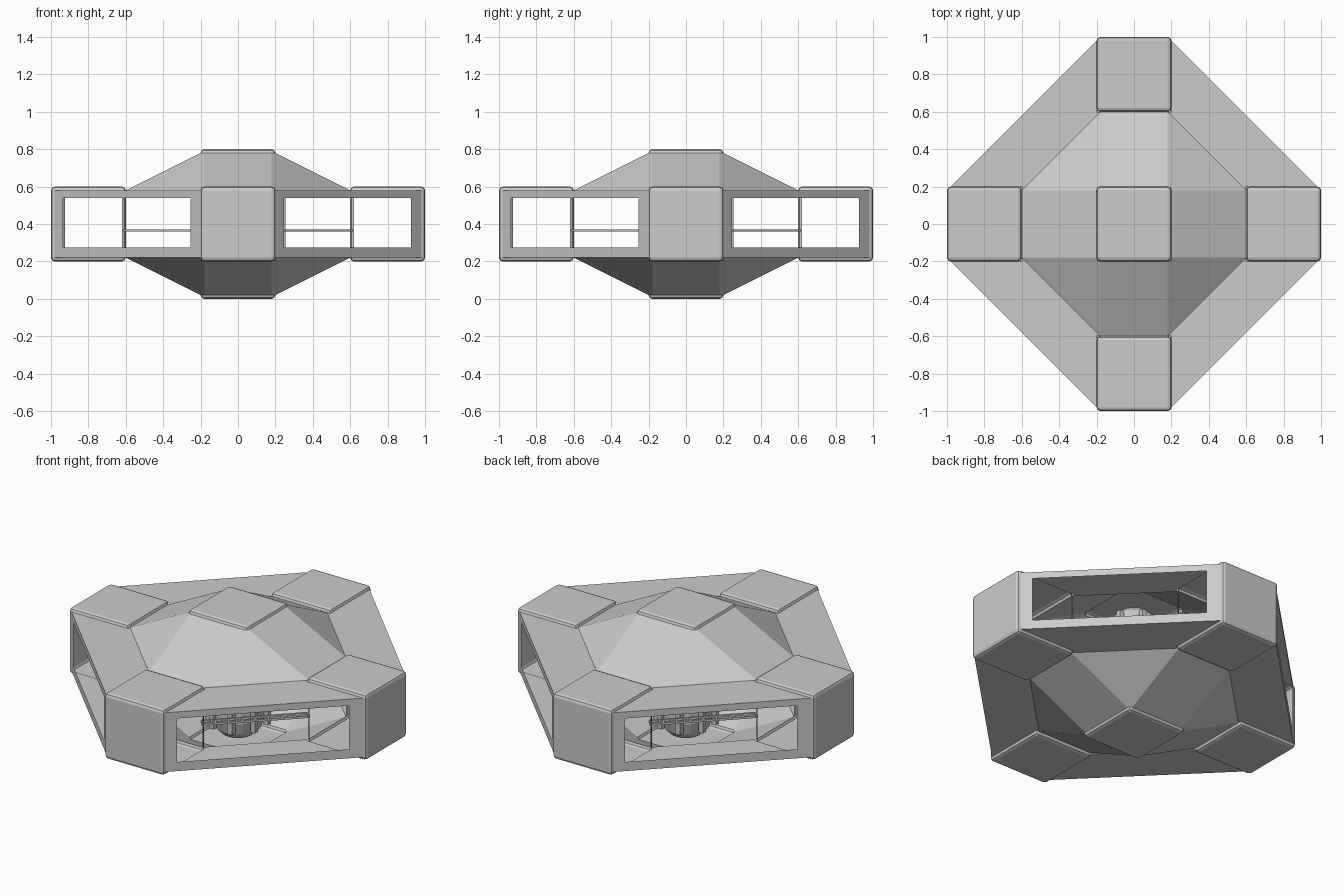
import bpy, bmesh, math
from mathutils import Matrix, Vector

if "Cube" in bpy.data.objects:
    bpy.data.objects.remove(bpy.data.objects["Cube"])

MID = 0.4                                   # height of the symmetry plane
QUARTERS = [Matrix.Rotation(i * math.pi / 2, 4, 'Z') for i in range(4)]
FLIP = Matrix.Translation((0, 0, 2 * MID)) @ Matrix.Diagonal((1, 1, -1, 1))


def finish(name, bm, normals=False):
    bmesh.ops.remove_doubles(bm, verts=bm.verts, dist=0.0005)
    if normals:
        bmesh.ops.recalc_face_normals(bm, faces=bm.faces)
    me = bpy.data.meshes.new(name)
    bm.to_mesh(me)
    bm.free()
    ob = bpy.data.objects.new(name, me)
    bpy.context.collection.objects.link(ob)
    return ob


def add_face(bm, pts, outward):
    f = bm.faces.new([bm.verts.new(p) for p in pts])
    f.normal_update()
    if f.normal.dot(outward) < 0:
        f.normal_flip()


def panels(name, faces, mirror):
    # repeat one quarter around z, optionally mirrored top to bottom
    bm = bmesh.new()
    for q in QUARTERS:
        for m in ([q, FLIP @ q] if mirror else [q]):
            for pts in faces:
                ps = [m @ Vector(p) for p in pts]
                mid = sum(ps, Vector()) / len(ps)
                add_face(bm, ps, mid - Vector((0, 0, MID)))
    return finish(name, bm)


def block(name, loc, keep):
    # bevelled cube with open sides; edge strips stay as slim posts
    bm = bmesh.new()
    bmesh.ops.create_cube(bm, size=0.4, matrix=Matrix.Translation(loc))
    bmesh.ops.bevel(bm, geom=bm.edges[:], offset=0.02, segments=2,
                    profile=0.5, affect='EDGES')
    bm.normal_update()
    drop = [f for f in bm.faces if f.calc_area() > 0.05 and not keep(f.normal)]
    bmesh.ops.delete(bm, geom=drop, context='FACES')
    return finish(name, bm)


def bar(bm, a, b, w):
    a, b = Vector(a), Vector(b)
    d = b - a
    rot = d.to_track_quat('X', 'Z').to_matrix().to_4x4()
    m = (Matrix.Translation((a + b) / 2) @ rot
         @ Matrix.Diagonal((d.length, w, w, 1)))
    bmesh.ops.create_cube(bm, size=1, matrix=m)


# corner blocks: roof, floor and outer wall only
for i, q in enumerate(QUARTERS):
    d = q @ Vector((0, -1, 0))
    block(f"corner_block_{i + 1}", d * 0.8 + Vector((0, 0, MID)),
          lambda n, d=d: abs(n.z) > 0.9 or n.dot(d) > 0.9)

# central caps at top and bottom
for name, s in (("top_cap", 1), ("bottom_cap", -1)):
    bm = bmesh.new()
    bmesh.ops.create_cube(bm, size=0.4, matrix=Matrix.Translation((0, 0, MID + 0.2 * s)))
    bmesh.ops.bevel(bm, geom=bm.edges[:], offset=0.02, segments=2,
                    profile=0.5, affect='EDGES')
    low = [v for v in bm.verts if abs(v.co.z - MID) < 0.37]
    bmesh.ops.delete(bm, geom=low, context='VERTS')
    finish(name, bm)

# sloping dome faces, upper and lower
panels("dome", [
    [(-.18, -.2, .78), (.18, -.2, .78), (.18, -.6, .58), (-.18, -.6, .58)],
    [(.18, -.2, .78), (.2, -.18, .78), (.6, -.18, .58), (.18, -.6, .58)],
], True)

# flat diagonal decks between the corner blocks
panels("diagonal_decks",
       [[(.2, -.98, .58), (.98, -.2, .58), (.6, -.2, .58), (.6, -.18, .58),
         (.18, -.6, .58), (.2, -.6, .58)]], True)


# diagonal walls with a rectangular window
def wall(x, z):
    return (x, x - 1.18, z)


outer = [wall(.2, .22), wall(.98, .22), wall(.98, .58), wall(.2, .58)]
inner = [wall(.245, .275), wall(.925, .275), wall(.925, .54), wall(.245, .54)]
panels("window_frames", [[outer[i], outer[(i + 1) % 4], inner[(i + 1) % 4], inner[i]]
                         for i in range(4)], False)

# ladder railings joining the inner posts
bm = bmesh.new()
z = 0.365
for q in QUARTERS:
    for off in (0, 0.03):
        bar(bm, q @ Vector((.19 - off, -.61 + off, z)),
            q @ Vector((.61 - off, -.19 + off, z)), 0.012)
    for k in range(9):
        x = .19 + .42 * k / 8
        bar(bm, q @ Vector((x, x - .8, z)), q @ Vector((x - .03, x - .77, z)), 0.01)
finish("railings", bm)

# central column with rounded ends
bm = bmesh.new()
profile = [(0, .03), (.09, .04), (.13, .08), (.15, .15),
           (.15, .65), (.13, .72), (.09, .76), (0, .77)]
vs = [bm.verts.new((r, 0, h)) for r, h in profile]
es = [bm.edges.new(p) for p in zip(vs, vs[1:])]
bmesh.ops.spin(bm, geom=vs + es, cent=(0, 0, 0), axis=(0, 0, 1),
               angle=2 * math.pi, steps=16)
finish("core_column", bm, True)

# upright ribs around the column
bm = bmesh.new()
for i in range(8):
    a = (i + 0.5) * math.pi / 4
    c, s = math.cos(a), math.sin(a)
    bar(bm, (.165 * c, .165 * s, .1), (.165 * c, .165 * s, .7), 0.03)
finish("core_ribs", bm)
